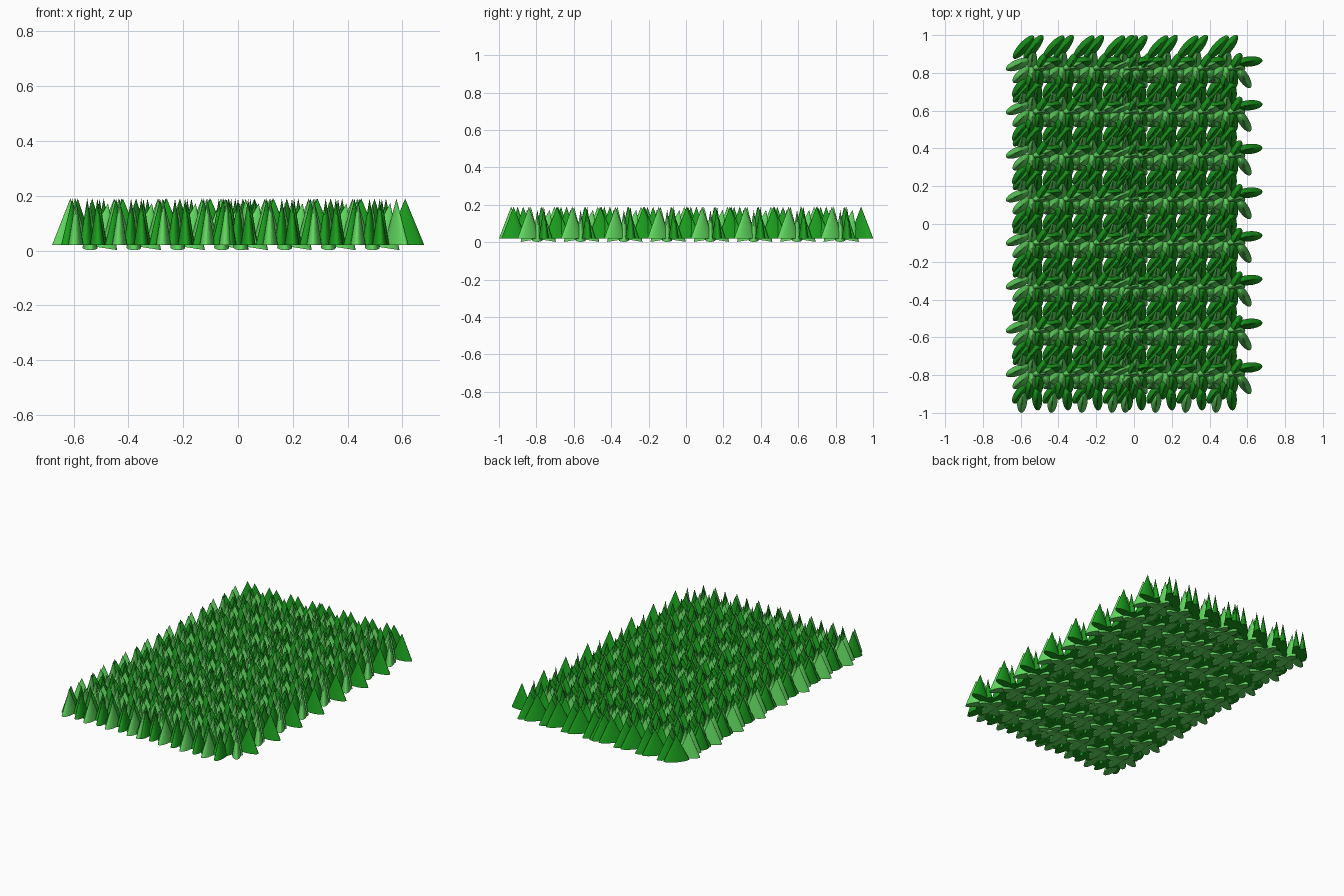
import bpy
import bmesh
from math import radians
from mathutils import Matrix

old = bpy.data.objects.get("Cube")
if old:
    bpy.data.objects.remove(old, do_unlink=True)


def make_material(name, rgb):
    mat = bpy.data.materials.new(name)
    mat.use_nodes = True
    color = (*rgb, 1.0)
    mat.diffuse_color = color
    mat.node_tree.nodes["Principled BSDF"].inputs["Base Color"].default_value = color
    return mat


DARK, LIGHT = 0, 1
materials = [
    make_material("deep grass green", (0.011, 0.35, 0.013)),
    make_material("bright grass green", (0.12, 0.69, 0.115)),
]

# Upright blades of one tuft: x, y, half length, turn in degrees, colour
BLADES = [
    (0.12, 0.03, 0.070, 5, DARK),        # right
    (-0.072, 0.015, 0.071, 22, LIGHT),   # left
    (-0.045, 0.106, 0.080, 48, DARK),    # back pair
    (0.008, 0.106, 0.080, 52, DARK),
    (-0.052, -0.145, 0.065, 85, LIGHT),  # front pair
    (0.027, -0.132, 0.065, 94, DARK),
    (-0.065, -0.11, 0.060, 56, DARK),    # front left
    (0.088, -0.05, 0.070, -57, LIGHT),   # front right
    (-0.055, -0.04, 0.060, 42, LIGHT),   # inner
    (0.035, -0.05, 0.060, 90, DARK),
    (-0.01, -0.08, 0.060, 80, DARK),
    (0.05, 0.02, 0.060, 65, DARK),
]

# Low middle blades leaning outwards: x, y, half length, turn, colour
LEANING = [
    (0, 0.035, 0.060, 88, LIGHT),
    (0, -0.035, 0.060, -88, LIGHT),
    (0.04, -0.005, 0.060, 0, LIGHT),
]


def add_blade(bm, x, y, half, turn, color, base=0.02, top=0.19, lean=0):
    """Add a flattened cone on an elliptical base, leaning along its length."""
    place = (Matrix.Translation((x, y, base))
             @ Matrix.Rotation(radians(turn), 4, 'Z')
             @ Matrix.Rotation(radians(lean), 4, 'Y')
             @ Matrix.Diagonal((half, 0.027, top - base, 1))
             @ Matrix.Translation((0, 0, 0.5)))
    before = set(bm.faces)
    bmesh.ops.create_cone(bm, cap_ends=True, segments=32,
                          radius1=1, radius2=0, depth=1, matrix=place)
    for face in set(bm.faces) - before:
        face.material_index = color


# Tuft mesh shared by the whole patch
bm = bmesh.new()
for blade in BLADES:
    add_blade(bm, *blade)
for blade in LEANING:
    add_blade(bm, *blade, base=0.011, top=0.175, lean=9)
bmesh.ops.remove_doubles(bm, verts=bm.verts, dist=1e-6)
mesh = bpy.data.meshes.new("grass_tuft")
bm.to_mesh(mesh)
bm.free()
for mat in materials:
    mesh.materials.append(mat)

# Two strips of four columns, the strips overlapping in the middle
columns = [start + 0.16 * i for start in (-0.54, 0.01) for i in range(4)]
for row in range(8):
    for col, x in enumerate(columns):
        tuft = bpy.data.objects.new(f"grass_tuft_{row + 1}_{col + 1}", mesh)
        tuft.location = (x, 0.83 - 0.2314 * row, 0)
        bpy.context.collection.objects.link(tuft)
